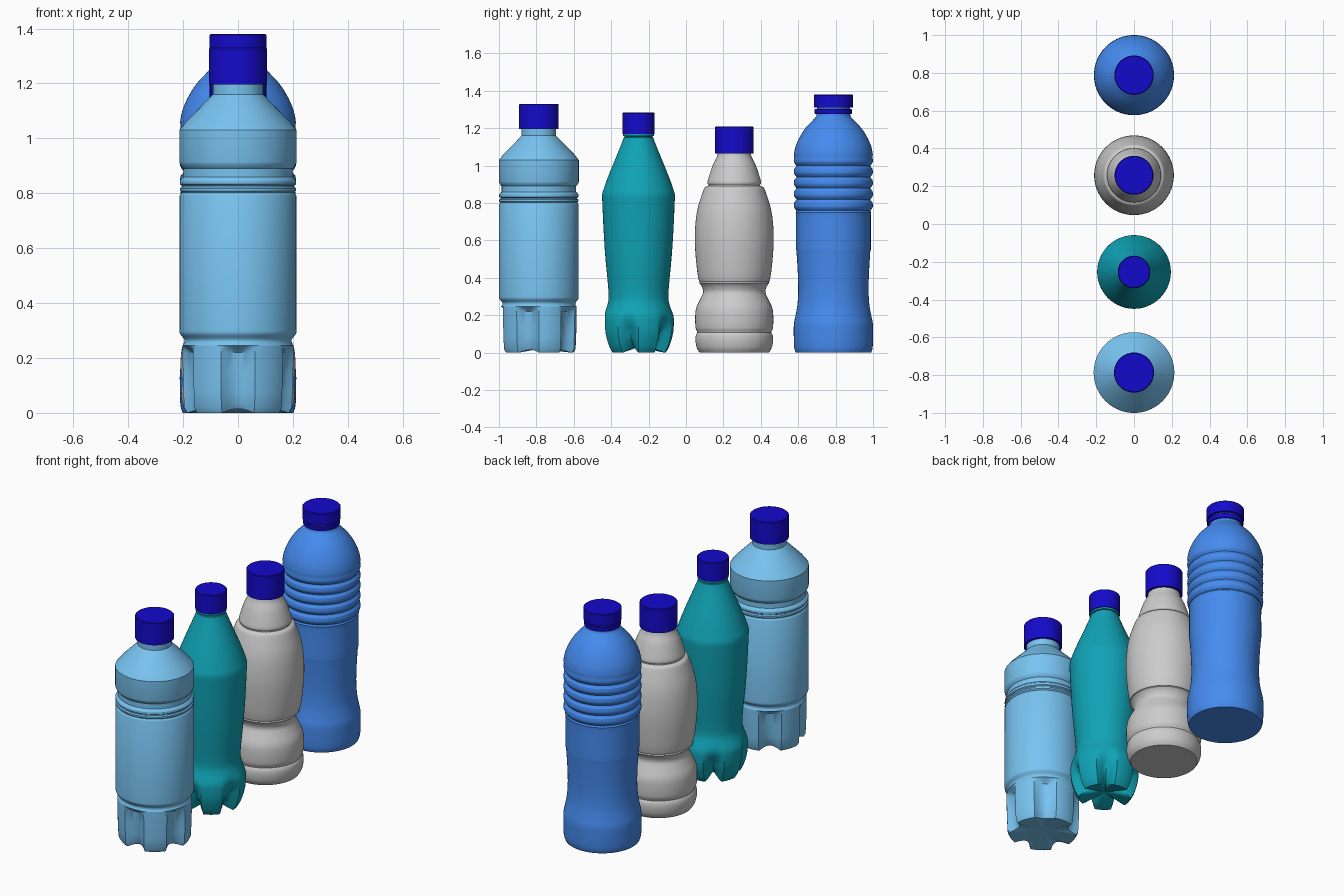
import bpy, bmesh
from math import sin, cos, pi, radians

if "Cube" in bpy.data.objects:
    bpy.data.objects.remove(bpy.data.objects["Cube"])

SEG = 80


def material(name, rgb):
    m = bpy.data.materials.new(name)
    m.diffuse_color = (*rgb, 1)
    m.use_nodes = True
    m.node_tree.nodes["Principled BSDF"].inputs["Base Color"].default_value = m.diffuse_color
    return m


def curve(pts, n=5):
    """Smooth curve through (radius, z) points."""
    p = [pts[0]] + pts + [pts[-1]]
    out = []
    for i in range(1, len(p) - 2):
        a, b, c, d = p[i - 1:i + 3]
        for k in range(n):
            t = k / n
            out.append(tuple(0.5 * (2 * b[j] + (c[j] - a[j]) * t
                       + (2 * a[j] - 5 * b[j] + 4 * c[j] - d[j]) * t * t
                       + (3 * b[j] - a[j] - 3 * c[j] + d[j]) * t ** 3) for j in (0, 1)))
    return out + [pts[-1]]


def lathe(name, y, profile, mat=None, shape=None, dip=0.0):
    """Revolve a bottom-to-top profile; shape(r, z, angle) may carve the wall."""
    bm = bmesh.new()
    rings = []
    for r, z in profile:
        ring = []
        for i in range(SEG):
            a = 2 * pi * i / SEG
            rr, zz = shape(r, z, a) if shape else (r, z)
            ring.append(bm.verts.new((rr * cos(a), rr * sin(a), zz)))
        rings.append(ring)
    for lo, hi in zip(rings, rings[1:]):
        for i in range(SEG):
            j = (i + 1) % SEG
            bm.faces.new((lo[i], lo[j], hi[j], hi[i]))
    base = bm.verts.new((0, 0, profile[0][1] + dip))
    for i in range(SEG):
        bm.faces.new((base, rings[0][(i + 1) % SEG], rings[0][i]))
    bm.faces.new(rings[-1])
    bmesh.ops.recalc_face_normals(bm, faces=bm.faces)
    me = bpy.data.meshes.new(name)
    bm.to_mesh(me)
    bm.free()
    ob = bpy.data.objects.new(name, me)
    bpy.context.collection.objects.link(ob)
    ob.location.y = y
    if mat:
        me.materials.append(mat)
    bpy.ops.object.select_all(action='DESELECT')
    ob.select_set(True)
    bpy.context.view_layer.objects.active = ob
    bpy.ops.object.shade_smooth_by_angle(angle=radians(32))
    return ob


def cap(name, y, r, z0, z1):
    return lathe(name, y, [(r, z0), (r, z1 - .004), (r - .004, z1)], navy)


def petals(top, d_top, d_low, power, lift, blend):
    """Five feet divided by grooves, one groove facing the front."""
    def f(r, z, a):
        if z >= top:
            return r, z
        t = (top - z) / top
        g = max(0, cos(5 * (a + pi / 2))) ** power
        d = (d_top + (d_low - d_top) * t) * min(1, t / blend)
        return r * (1 - d * g), z + lift * g * max(0, t - .7) / .3
    return f


navy = material("cap_navy", (.007, .003, .6))
sky = material("sky_blue", (.19, .55, .88))
teal = material("teal", (.005, .37, .47))
blue = material("blue", (.06, .26, .87))

# Light blue bottle with ribbed collar and square-cut feet
a = [(.185, 0), (.196, .02), (.199, .08), (.201, .15), (.202, .22), (.202, .238), (.202, .246)]
a += curve([(.196, .255), (.196, .268), (.211, .288), (.213, .305)], 4)
a += [(.213, .79), (.209, .798), (.205, .802), (.212, .809), (.212, .818), (.205, .823),
      (.205, .828), (.212, .833), (.212, .845), (.205, .856), (.199, .86),
      (.199, .89), (.205, .896), (.212, .908), (.2135, .914), (.2135, 1.03)]
a += [(.19, 1.06), (.092, 1.16), (.092, 1.22)]
lathe("sky_bottle", -.7865, a, sky, petals(.242, .14, .24, .7, .015, .04), .02)
cap("sky_cap", -.7865, .106, 1.197, 1.33)

# Teal bottle with tapered body and rounded feet
b = curve([(.145, 0), (.165, .035), (.184, .1), (.189, .16), (.186, .2),
           (.168, .25), (.16, .29), (.163, .36), (.178, .52), (.188, .68), (.195, .84)])
b += curve([(.193, .855), (.163, .94), (.11, 1.07), (.086, 1.13), (.08, 1.15)], 4)
b += [(.074, 1.153), (.074, 1.157), (.084, 1.158), (.084, 1.168), (.075, 1.169), (.075, 1.2)]
lathe("teal_bottle", -.254, b, teal, petals(.24, .05, .4, 1.3, .035, .5), .03)
cap("teal_cap", -.254, .086, 1.17, 1.283)

# Grey bottle with barrel body and waist
c = curve([(.185, 0), (.2, .025), (.207, .06), (.206, .09), (.198, .108)], 4)
c += curve([(.2, .115), (.207, .135), (.209, .19), (.203, .24), (.18, .29),
            (.166, .325), (.174, .355), (.188, .373)], 4)
c += curve([(.184, .38), (.19, .388), (.2, .45), (.21, .57), (.209, .67),
            (.196, .77), (.165, .868), (.154, .886)], 5)
c += curve([(.137, .892), (.137, .897), (.143, .906), (.139, .93), (.116, 1.0),
            (.092, 1.05), (.088, 1.09)], 4)
lathe("grey_bottle", .258, c)
cap("grey_cap", .258, .103, 1.066, 1.21)

# Blue bottle with ringed shoulder and pinched grip
d = curve([(.202, 0), (.21, .03), (.212, .1), (.211, .155), (.202, .2), (.192, .26),
           (.188, .34), (.191, .44), (.198, .55), (.2, .56), (.2, .73), (.203, .75)], 4)
for z in (.76, .82, .88, .94, 1.0):
    d += curve([(.2, z - .006), (.198, z), (.203, z + .006), (.21, z + .018),
                (.211, z + .03), (.209, z + .044)], 3)
d += curve([(.211, 1.06), (.203, 1.1), (.182, 1.15), (.15, 1.2), (.11, 1.243),
            (.094, 1.26), (.09, 1.275), (.088, 1.33)], 4)
lathe("blue_bottle", .788, d, blue)
lathe("blue_cap_ring", .788, [(.098, 1.275), (.1, 1.28), (.1, 1.3), (.096, 1.303)], navy)
cap("blue_cap", .788, .104, 1.312, 1.38)
